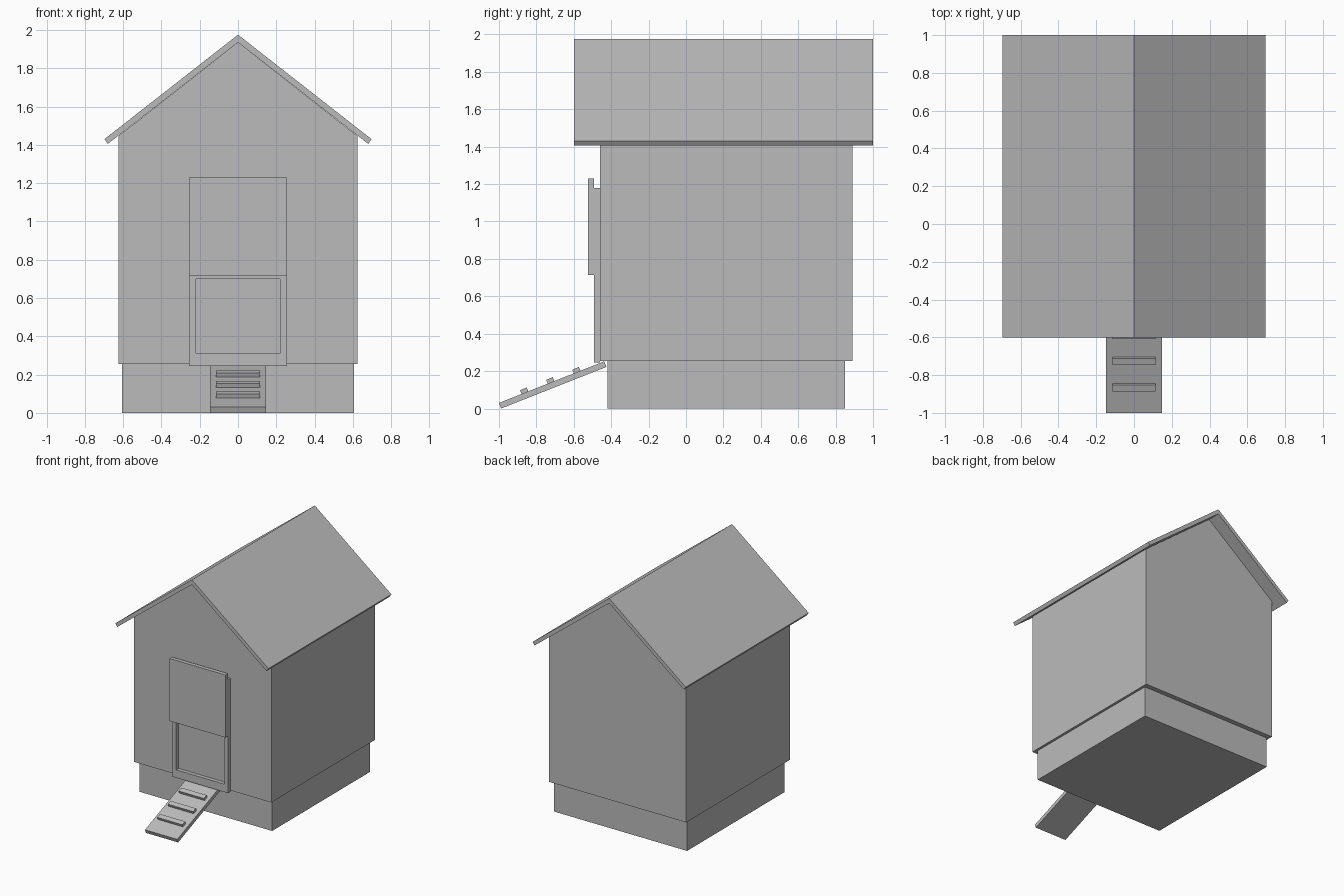
import bpy
from mathutils import Vector

cube = bpy.data.objects.get("Cube")
if cube:
    bpy.data.objects.remove(cube, do_unlink=True)

# Single flat colour
GREY = (0.5, 0.5, 0.5, 1)
grey = bpy.data.materials.new("plain_grey")
grey.use_nodes = True
grey.diffuse_color = GREY
grey.node_tree.nodes["Principled BSDF"].inputs["Base Color"].default_value = GREY


def prism(name, outline, start, depth):
    """Extrude a closed loop of 3D points along a vector."""
    near = [Vector(p) + Vector(start) for p in outline]
    far = [p + Vector(depth) for p in near]
    n = len(near)
    faces = [tuple(range(n)), tuple(range(2 * n - 1, n - 1, -1))]
    faces += [((i + 1) % n, i, i + n, (i + 1) % n + n) for i in range(n)]
    mesh = bpy.data.meshes.new(name)
    mesh.from_pydata(near + far, [], faces)
    mesh.materials.append(grey)
    obj = bpy.data.objects.new(name, mesh)
    bpy.context.collection.objects.link(obj)
    return obj


def front_prism(name, xz, y0, y1):
    return prism(name, [(x, 0, z) for x, z in xz], (0, y0, 0), (0, y1 - y0, 0))


def box(name, half_width, y0, y1, z0, z1):
    w = half_width
    return front_prism(name, [(-w, z0), (w, z0), (w, z1), (-w, z1)], y0, y1)


def side_prism(name, yz, half_width):
    """Profile in the side plane, listed clockwise seen from +x."""
    return prism(name, [(0, y, z) for y, z in yz],
                 (-half_width, 0, 0), (2 * half_width, 0, 0))


# Plinth and gabled house body
box("plinth", 0.605, -0.42, 0.85, 0, 0.255)
front_prism("house_body", [(-0.625, 0.255), (0.625, 0.255), (0.625, 1.445),
                           (0, 1.935), (-0.625, 1.445)], -0.46, 0.89)

# Pitched roof with square-cut eaves
front_prism("roof", [(0, 1.935), (0.68, 1.405), (0.697, 1.43), (0, 1.975),
                     (-0.697, 1.43), (-0.68, 1.405)], -0.6, 1.0)

# Door surround, with a shallow opening in its lower half
SURROUND = (-0.492, -0.46)
box("door_sill", 0.255, *SURROUND, 0.245, 0.31)
box("door_surround_top", 0.255, *SURROUND, 0.70, 1.18)
for side, name in ((-1, "right_door_post"), (1, "left_door_post")):
    post = box(name, 0.0175, *SURROUND, 0.31, 0.70)
    post.location.x = side * 0.2375

# Raised sliding door
box("sliding_door", 0.255, -0.525, -0.492, 0.715, 1.23)

# Entrance ramp and its cleats, both following the same slope
foot = Vector((-1.0, 0.03))
along = Vector((0.57, 0.225)).normalized()
up = Vector((-along.y, along.x))


def ramp_slab(name, begin, length, low, high, half_width):
    a = foot + along * begin
    b = a + along * length
    side_prism(name, [a + up * low, a + up * high,
                      b + up * high, b + up * low], half_width)


ramp_slab("ramp", 0, 0.605, -0.032, 0, 0.147)
for i in range(3):
    ramp_slab(f"ramp_cleat_{i + 1}", 0.13 + 0.15 * i, 0.038, 0, 0.022, 0.115)
